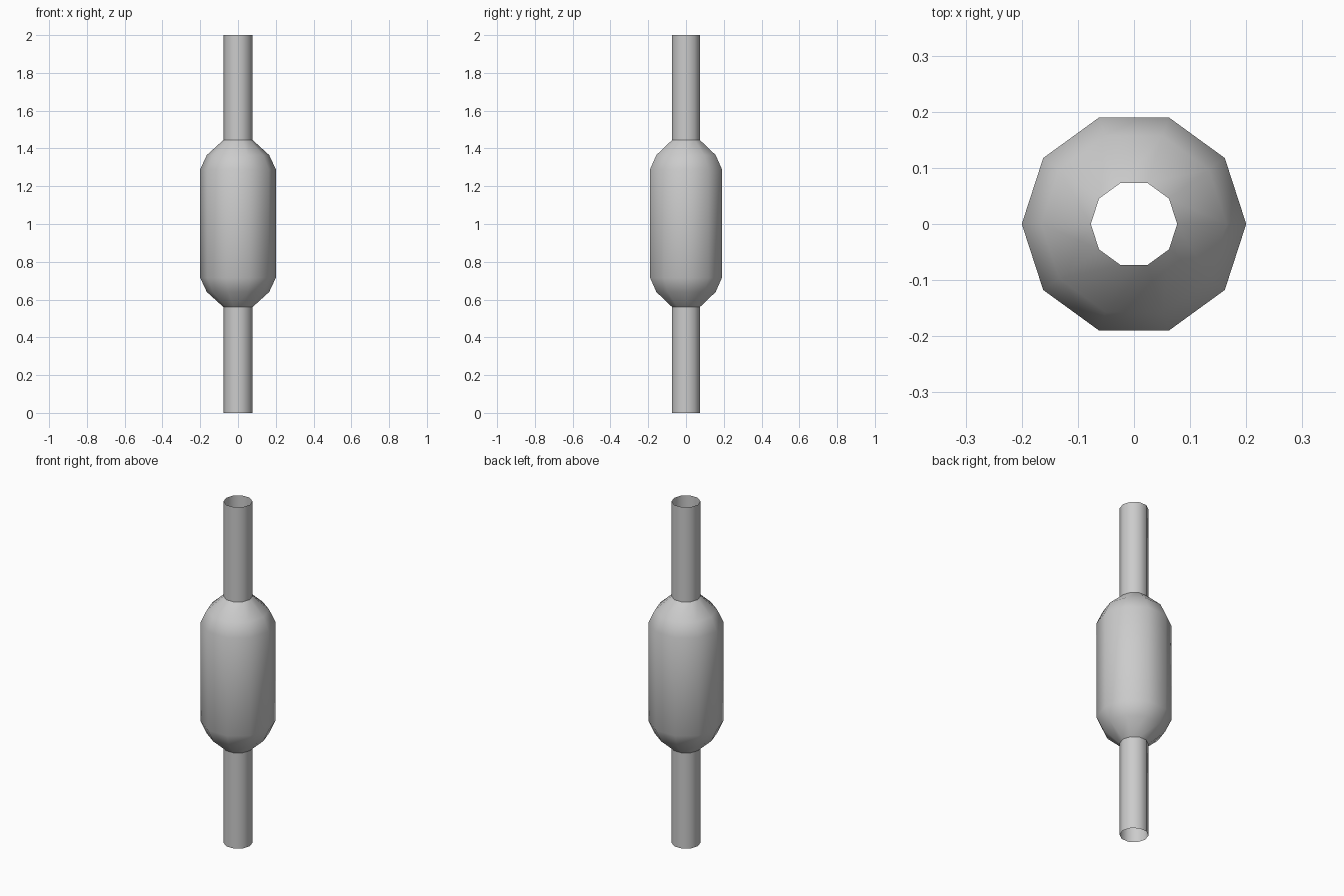
import bpy
import bmesh
import math

SIDES = 10

cube = bpy.data.objects.get("Cube")
if cube:
    bpy.data.objects.remove(cube, do_unlink=True)

grey = bpy.data.materials.new("light_grey")
grey.use_nodes = True
grey.diffuse_color = (0.6, 0.6, 0.6, 1)
grey.node_tree.nodes["Principled BSDF"].inputs["Base Color"].default_value = (0.6, 0.6, 0.6, 1)


def lathe(name, profile):
    """Open ten-sided shell around z from (radius, height) points."""
    bm = bmesh.new()
    rings = []
    for r, z in profile:
        angles = [math.tau * i / SIDES for i in range(SIDES)]
        rings.append([bm.verts.new((r * math.cos(a), r * math.sin(a), z)) for a in angles])
    for low, high in zip(rings, rings[1:]):
        for i in range(SIDES):
            j = (i + 1) % SIDES
            bm.faces.new((low[i], low[j], high[j], high[i]))
    mesh = bpy.data.meshes.new(name)
    bm.to_mesh(mesh)
    bm.free()
    mesh.materials.append(grey)
    mesh.shade_smooth()
    obj = bpy.data.objects.new(name, mesh)
    bpy.context.collection.objects.link(obj)
    return obj


# Thin open tubes below and above the bulb
TUBE = 0.077
lathe("lower_tube", [(TUBE, 0), (TUBE, 0.56)])
lathe("upper_tube", [(TUBE, 1.445), (TUBE, 2)])

# Wide body with rounded shoulders
lathe("body", [(TUBE, 0.56), (0.165, 0.64), (0.2, 0.715),
               (0.2, 1.29), (0.165, 1.365), (TUBE, 1.445)])
